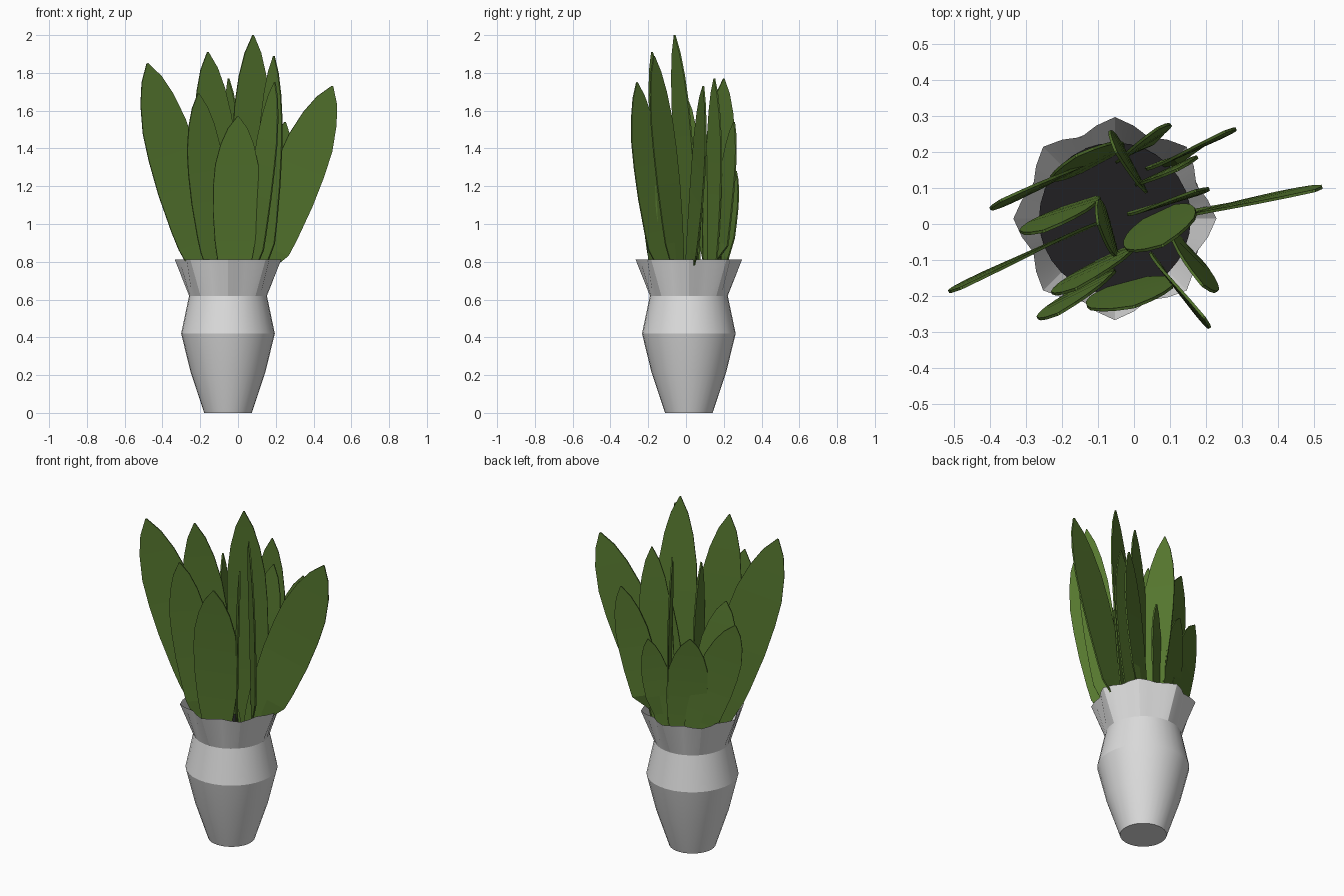
import bpy, bmesh, math
from mathutils import Vector

if "Cube" in bpy.data.objects:
    bpy.data.objects.remove(bpy.data.objects["Cube"])

CX, CY = -0.053, 0.015      # pot axis
SOIL_Z = 0.66


def material(name, rgb):
    m = bpy.data.materials.new(name)
    m.diffuse_color = (*rgb, 1)
    m.use_nodes = True
    m.node_tree.nodes["Principled BSDF"].inputs["Base Color"].default_value = m.diffuse_color
    return m


GREY = material("pot_grey", (0.72, 0.72, 0.72))
GREEN = material("leaf_green", (0.092, 0.185, 0.028))
DARK = material("soil_dark", (0.015, 0.014, 0.016))


def make_object(name, bm, mat, angle=20):
    bmesh.ops.recalc_face_normals(bm, faces=bm.faces[:])
    me = bpy.data.meshes.new(name)
    bm.to_mesh(me)
    bm.free()
    ob = bpy.data.objects.new(name, me)
    bpy.context.collection.objects.link(ob)
    me.materials.append(mat)
    bpy.ops.object.select_all(action='DESELECT')
    ob.select_set(True)
    bpy.context.view_layer.objects.active = ob
    bpy.ops.object.shade_smooth_by_angle(angle=math.radians(angle))
    return ob


# Pot: turned profile whose rim opens into an eight-pointed star
def pot():
    n = 32
    bm = bmesh.new()
    # (height, radius at star points, radius at star notches)
    profile = [(0, .126, .126), (.22, .199, .199), (.42, .248, .248),
               (.62, .206, .206), (.812, .282, .245)]
    rings = []
    for z, r_out, r_in in profile:
        ring = []
        for i in range(n):
            k = i % 4
            r = r_out if k == 0 else r_in if k == 2 else (r_out + r_in) / 2
            a = 2 * math.pi * i / n
            ring.append(bm.verts.new((CX + r * math.cos(a), CY + r * math.sin(a), z)))
        rings.append(ring)
    for lo, hi in zip(rings, rings[1:]):
        for i in range(n):
            j = (i + 1) % n
            bm.faces.new((lo[i], lo[j], hi[j], hi[i]))
    bm.faces.new(rings[0][::-1])
    make_object("pot", bm, GREY, 15)


# Soil disc inside the neck
def soil():
    bm = bmesh.new()
    ring = [bm.verts.new((CX + .211 * math.cos(a), CY + .211 * math.sin(a), SOIL_Z))
            for a in (2 * math.pi * i / 32 for i in range(32))]
    bm.faces.new(ring)
    make_object("soil", bm, DARK)


# Leaf outline: position along the length, share of full width
OUTLINE = [(0, .45), (.06, .57), (.12, .68), (.2, .79), (.28, .88), (.45, .99),
           (.6, 1), (.72, .94), (.84, .72), (.93, .43), (1, .03)]


def inside_pot(p):
    """Pull a point towards the pot axis so leaves stay within the neck."""
    limit = .195 + max(0, p.z - .62) * .2
    d = Vector((p.x - CX, p.y - CY, 0))
    if p.z < .83 and d.length > limit:
        d *= limit / d.length
        return Vector((CX + d.x, CY + d.y, p.z))
    return p


def leaf(index, base, tip, width, angle, bow=0.008):
    b, t = Vector((*base, SOIL_Z - .005)), Vector(tip)
    axis = (t - b).normalized()
    a = math.radians(angle)
    side = Vector((math.cos(a), math.sin(a), 0))
    side = (side - axis * side.dot(axis)).normalized()
    normal = axis.cross(side)
    if normal.z > 0:        # bow along the underside, so tips nod forward
        normal = -normal
    bm = bmesh.new()
    rows = []
    for s, w in OUTLINE:
        c = b.lerp(t, s) - normal * bow * math.sin(math.pi * s)
        rows.append([bm.verts.new(inside_pot(c + side * (k * w * width / 2)))
                     for k in (-1, 0, 1)])
    for lo, hi in zip(rows, rows[1:]):
        for k in range(2):
            bm.faces.new((lo[k], lo[k + 1], hi[k + 1], hi[k]))
    ob = make_object(f"leaf_{index}", bm, GREEN, 30)
    mod = ob.modifiers.new("thickness", 'SOLIDIFY')
    mod.thickness = 0.008
    mod.offset = 0
    mod.use_even_offset = False
    # split normals keep the blades flat with a crisp edge
    for p in ob.data.polygons:
        p.use_smooth = False


pot()
soil()

# base (x, y), tip (x, y, z), width, direction the blade spans in plan
LEAVES = [
    ((-.15, -.02), (-.48, -.178, 1.85), .275, 24),
    ((.09, .01), (.50, .092, 1.73), .27, 14),
    ((.07, .03), (.08, -.06, 2.0), .22, 25),
    ((-.05, -.08), (-.16, -.18, 1.91), .23, 25),
    ((-.10, -.15), (-.21, -.25, 1.69), .21, 27),
    ((-.02, -.165), (0, -.23, 1.57), .25, 15),
    ((.07, -.11), (.195, -.26, 1.75), .18, -52),
    ((.13, -.04), (.19, -.17, 1.89), .17, -45),
    ((.07, .17), (.25, .255, 1.54), .19, 24),
    ((.02, .04), (.17, .092, 1.65), .18, 17),
    ((.01, .135), (-.05, .20, 1.77), .18, 118),
    ((-.02, .19), (.065, .265, 1.28), .15, 32),
    ((-.15, .16), (-.37, .065, 1.40), .22, 27),
    ((-.10, .17), (-.16, .19, 1.31), .22, 28),
    ((.06, .13), (.12, .15, 1.77), .18, 25),
    ((-.15, .06), (-.25, -.02, 1.48), .21, 18),
    ((-.06, -.03), (-.10, 0, 1.68), .16, 105),
]
for i, args in enumerate(LEAVES, 1):
    leaf(i, *args)
